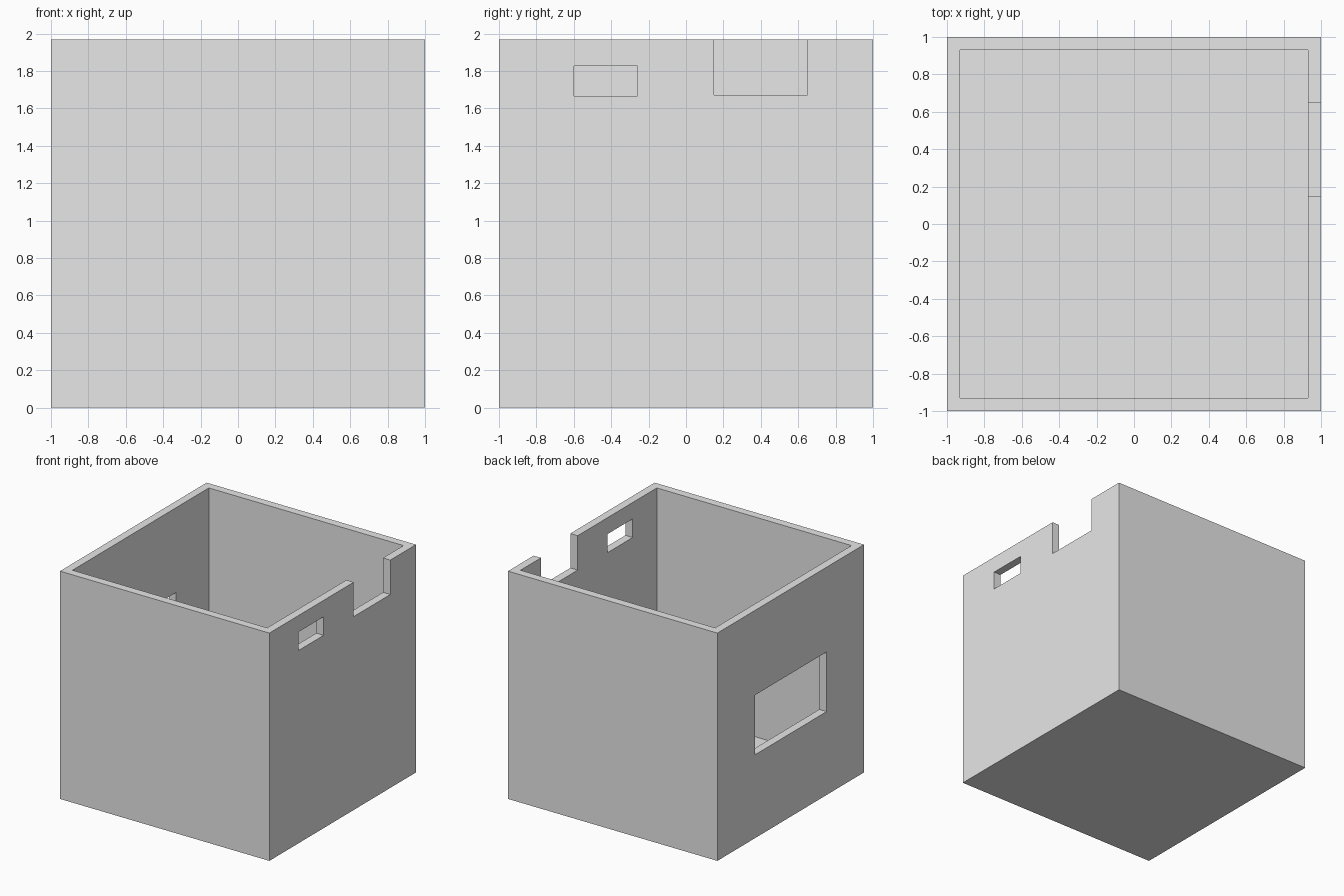
import bpy

if "Cube" in bpy.data.objects:
    bpy.data.objects.remove(bpy.data.objects["Cube"], do_unlink=True)

HEIGHT = 1.967
WALL = 0.07
INNER = 1 - WALL

# Single plain grey finish
grey = bpy.data.materials.new("light_grey")
grey.use_nodes = True
colour = (0.8, 0.8, 0.8, 1)
grey.diffuse_color = colour
grey.node_tree.nodes["Principled BSDF"].inputs["Base Color"].default_value = colour


def box(name, low, high):
    """Axis-aligned box between two opposite corners."""
    centre = [(a + b) / 2 for a, b in zip(low, high)]
    bpy.ops.mesh.primitive_cube_add(size=1, location=centre)
    obj = bpy.context.object
    obj.name = name
    obj.scale = [b - a for a, b in zip(low, high)]
    bpy.ops.object.transform_apply(location=True, rotation=True, scale=True)
    obj.data.materials.append(grey)
    return obj


def cut(target, name, low, high):
    """Subtract a box from the target and discard the cutter."""
    cutter = box(name, low, high)
    cutter.hide_render = True
    mod = target.modifiers.new(name, "BOOLEAN")
    mod.operation = "DIFFERENCE"
    mod.solver = "EXACT"
    mod.object = cutter
    bpy.context.view_layer.objects.active = target
    bpy.ops.object.modifier_apply(modifier=mod.name)
    bpy.data.objects.remove(cutter, do_unlink=True)


# Open-topped box with a floor
shell = box("open_box", (-1, -1, 0), (1, 1, HEIGHT))
cut(shell, "cavity", (-INNER, -INNER, WALL), (INNER, INNER, HEIGHT + 1))

# Left wall: small slot and a notch in the rim
cut(shell, "slot", (0.8, -0.6, 1.665), (1.2, -0.26, 1.825))
cut(shell, "rim_notch", (0.8, 0.15, 1.67), (1.2, 0.65, HEIGHT + 1))

# Right wall: large window
cut(shell, "window", (-1.2, -0.49, 0.72), (-0.8, 0.485, 1.235))
